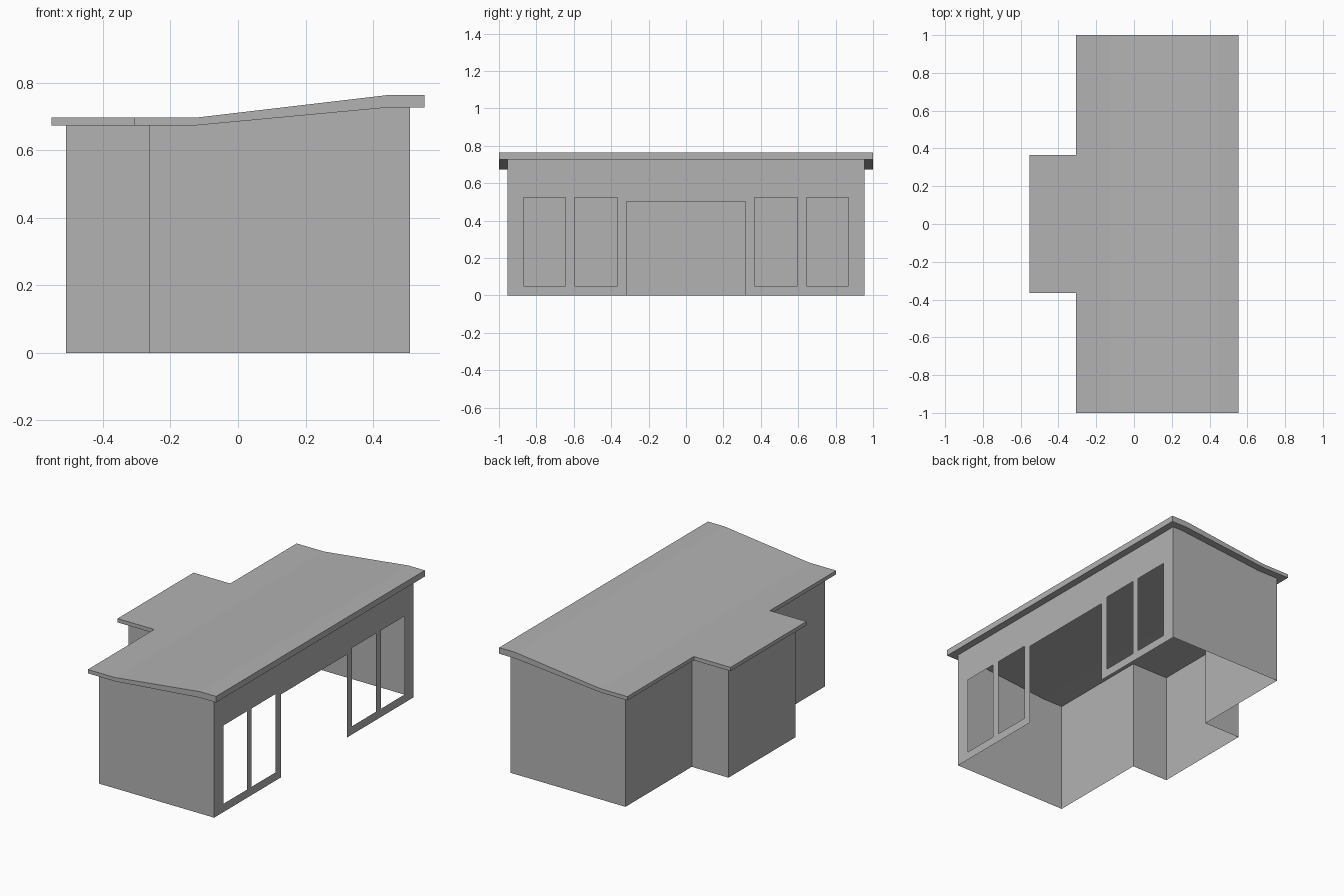
import bpy
import bmesh

if "Cube" in bpy.data.objects:
    bpy.data.objects.remove(bpy.data.objects["Cube"])

# Mid-grey finish shared by every part
grey = bpy.data.materials.new("mid_grey")
grey.diffuse_color = (0.45, 0.45, 0.45, 1)
grey.use_nodes = True
grey.node_tree.nodes["Principled BSDF"].inputs["Base Color"].default_value = grey.diffuse_color


def finish(name, bm):
    bmesh.ops.dissolve_limit(bm, angle_limit=0.001, verts=bm.verts, edges=bm.edges)
    mesh = bpy.data.meshes.new(name)
    bm.to_mesh(mesh)
    bm.free()
    mesh.materials.append(grey)
    obj = bpy.data.objects.new(name, mesh)
    bpy.context.collection.objects.link(obj)
    return obj


def cells(us, vs, place, skip):
    """Sheet of grid cells, leaving out those whose centre is skipped."""
    bm = bmesh.new()
    grid = {}

    def vert(u, v):
        if (u, v) not in grid:
            grid[u, v] = bm.verts.new(place(u, v))
        return grid[u, v]

    for u0, u1 in zip(us, us[1:]):
        for v0, v1 in zip(vs, vs[1:]):
            if not skip((u0 + u1) / 2, (v0 + v1) / 2):
                bm.faces.new([vert(u0, v0), vert(u1, v0), vert(u1, v1), vert(u0, v1)])
    return bm


# Roof profile: flat, sloping, flat
LOW, HIGH, KINK_A, KINK_B = 0.674, 0.727, -0.125, 0.444
FRONT, BACK, BAY_BACK = 0.509, -0.263, -0.509
HALF, BAY_HALF = 0.955, 0.32


def ramp(x):
    return min(1, max(0, (x - KINK_A) / (KINK_B - KINK_A)))


def underside(x):
    return LOW + (HIGH - LOW) * ramp(x)


# Roof slab: main roof plus the small flat roof over the rear bay
bm = cells([-0.553, -0.307, KINK_A, KINK_B, 0.553], [-1, -0.364, 0.364, 1],
           lambda x, y: (x, y, underside(x)),
           lambda x, y: x < -0.307 and abs(y) > 0.364)
ext = bmesh.ops.extrude_face_region(bm, geom=bm.faces[:], use_keep_orig=True)
for v in ext["geom"]:
    if isinstance(v, bmesh.types.BMVert):
        v.co.z += 0.023 + 0.014 * ramp(v.co.x)
bmesh.ops.recalc_face_normals(bm, faces=bm.faces)
finish("roof", bm)

# Glazed facade: one thin wall with a doorway and four window openings
half = [0.317, 0.367, 0.597, 0.643, 0.868, HALF]
SILL, DOOR_TOP, WINDOW_TOP = 0.05, 0.503, 0.525


def opening(y, z):
    y = abs(y)
    pane = 0.367 < y < 0.597 or 0.643 < y < 0.868
    return (pane and SILL < z < WINDOW_TOP) or (y < 0.317 and z < DOOR_TOP)


bm = cells([-y for y in reversed(half)] + half, [0, SILL, DOOR_TOP, WINDOW_TOP, HIGH],
           lambda y, z: (FRONT, y, z), opening)
finish("facade_wall", bm)

# Remaining walls: follow the plan outline, tops meeting the roof underside
right = [(FRONT, HALF), (KINK_B, HALF), (KINK_A, HALF), (BACK, HALF),
         (BACK, BAY_HALF), (BAY_BACK, BAY_HALF)]
path = right + [(x, -y) for x, y in reversed(right)]
bm = bmesh.new()
foot = [bm.verts.new((x, y, 0)) for x, y in path]
head = [bm.verts.new((x, y, underside(x))) for x, y in path]
for i in range(len(path) - 1):
    bm.faces.new([foot[i], foot[i + 1], head[i + 1], head[i]])
finish("side_and_bay_walls", bm)
